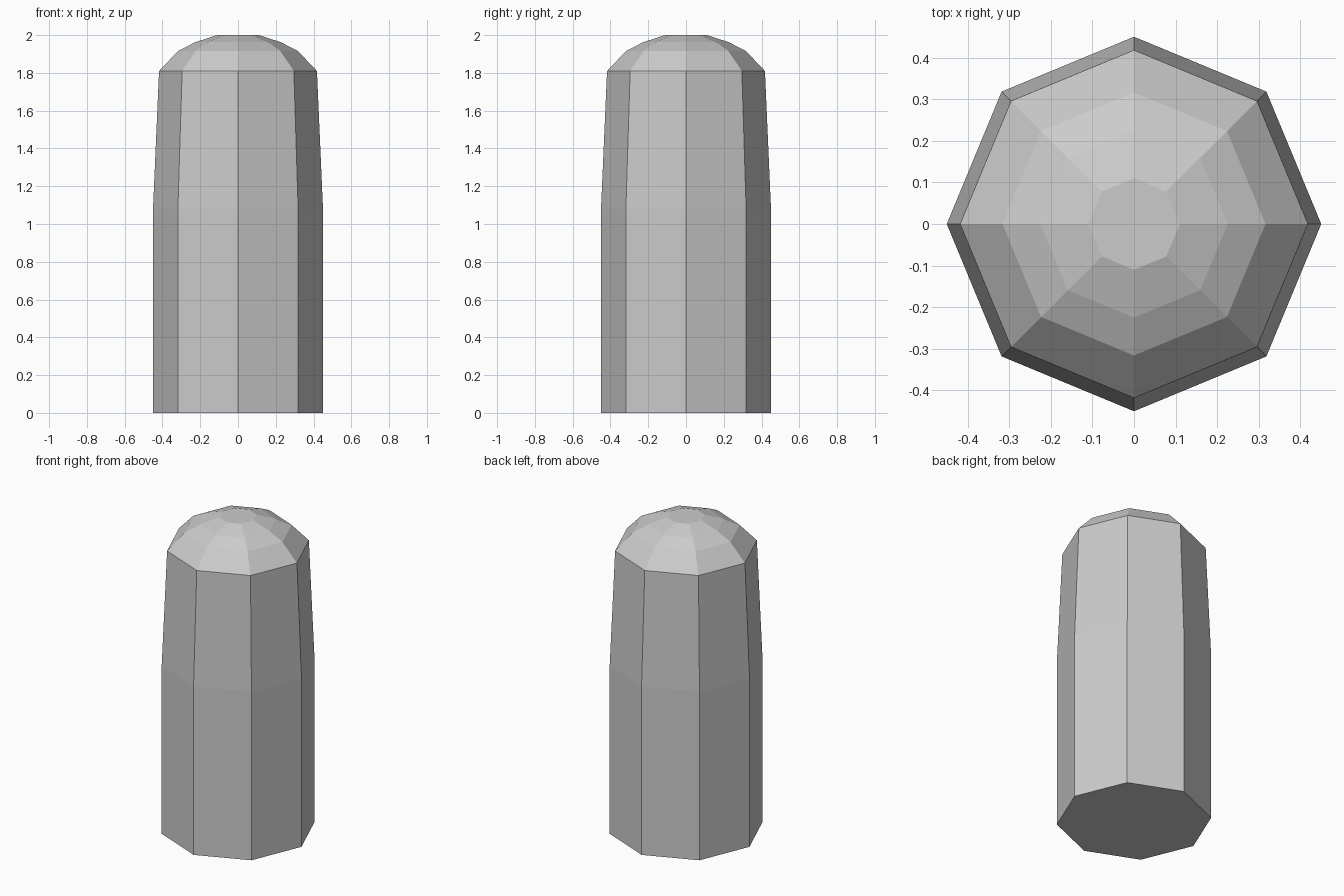
import bpy, bmesh
from math import cos, sin, tau

if "Cube" in bpy.data.objects:
    bpy.data.objects.remove(bpy.data.objects["Cube"])

SIDES = 8
# (radius, height) from the base up to the flat tip
PROFILE = [(0.45, 0.0), (0.45, 1.08), (0.418, 1.81),
           (0.316, 1.917), (0.225, 1.963), (0.11, 2.0)]


def lathe(name, profile, sides):
    """Flat-faced solid of revolution, capped at both ends."""
    bm = bmesh.new()
    rings = [[bm.verts.new((r * cos(tau * i / sides), r * sin(tau * i / sides), z))
              for i in range(sides)] for r, z in profile]
    for low, high in zip(rings, rings[1:]):
        for i in range(sides):
            j = (i + 1) % sides
            bm.faces.new((low[i], low[j], high[j], high[i]))
    bm.faces.new(rings[0][::-1])
    bm.faces.new(rings[-1])
    mesh = bpy.data.meshes.new(name)
    bm.to_mesh(mesh)
    bm.free()
    obj = bpy.data.objects.new(name, mesh)
    bpy.context.collection.objects.link(obj)
    return obj


# Octagonal post with a slight upper taper and a faceted dome
lathe("domed_post", PROFILE, SIDES)
